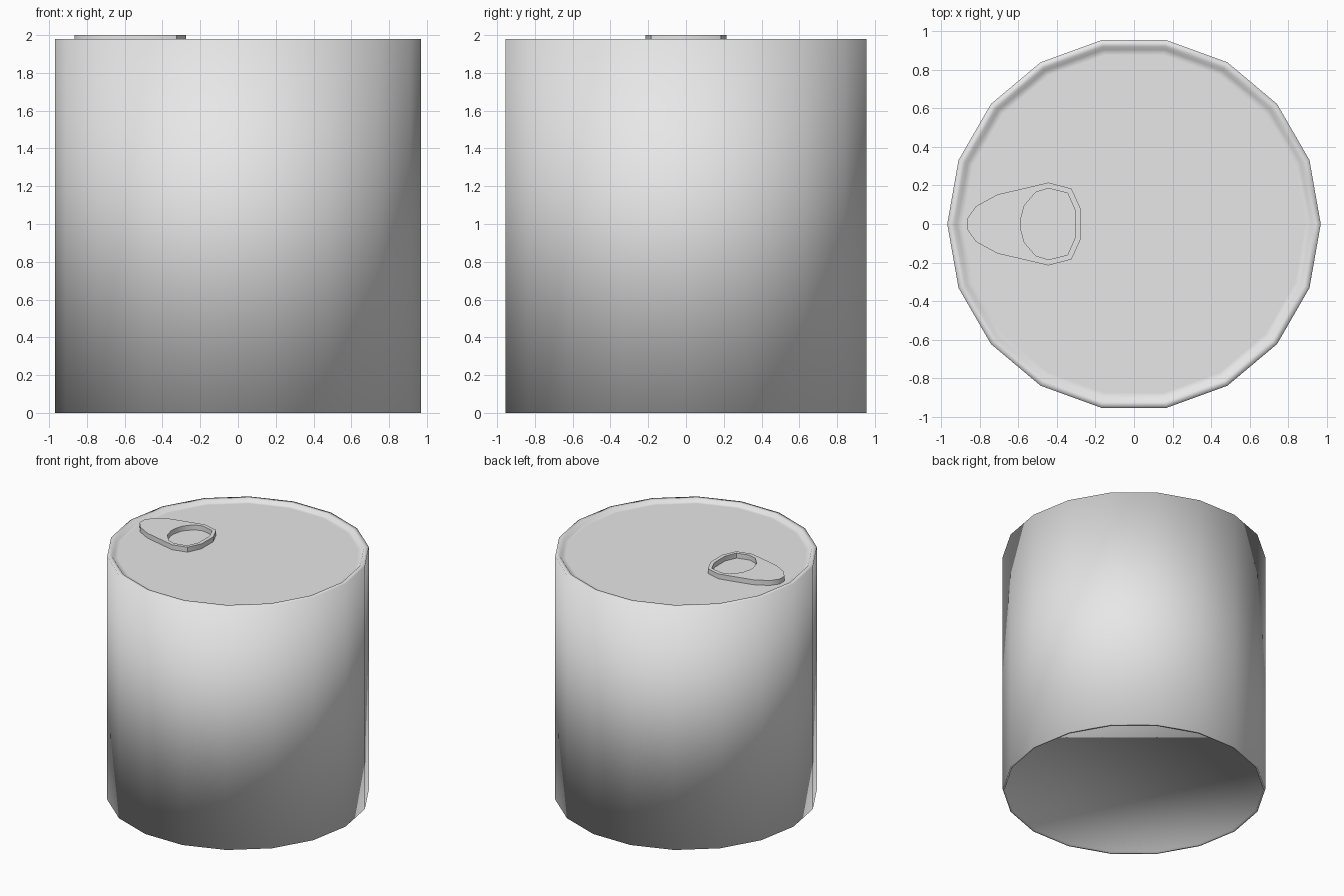
import bpy, bmesh
from math import cos, sin, pi, radians

cube = bpy.data.objects.get("Cube")
if cube:
    bpy.data.objects.remove(cube, do_unlink=True)

SIDES = 18
LID_Z = 1.96

metal = bpy.data.materials.new("bare metal")
metal.use_nodes = True
metal.diffuse_color = (0.8, 0.8, 0.8, 1)
metal.node_tree.nodes["Principled BSDF"].inputs["Base Color"].default_value = (0.8, 0.8, 0.8, 1)


def finish(bm, name):
    mesh = bpy.data.meshes.new(name)
    bm.to_mesh(mesh)
    bm.free()
    mesh.materials.append(metal)
    obj = bpy.data.objects.new(name, mesh)
    bpy.context.collection.objects.link(obj)
    return obj


def ring(bm, r, z):
    return [bm.verts.new((r * cos(2 * pi * i / SIDES), r * sin(2 * pi * i / SIDES), z))
            for i in range(SIDES)]


def bridge(bm, a, b):
    n = len(a)
    for i in range(n):
        j = (i + 1) % n
        bm.faces.new((a[i], a[j], b[j], b[i]))


# Can body: recessed base, thin foot, straight wall, rolled rim and seam groove
bm = bmesh.new()
profile = [(0.95, 0.012), (0.955, 0), (0.97, 0), (0.97, 1.98),
           (0.935, 1.98), (0.92, LID_Z), (0.89, LID_Z)]
rings = [ring(bm, r, z) for r, z in profile]
for lower, upper in zip(rings, rings[1:]):
    bridge(bm, lower, upper)
bm.faces.new(rings[0][::-1])
for f in bm.faces:
    f.smooth = True
finish(bm, "can_body")

# Flat lid inside the rim
bm = bmesh.new()
bm.faces.new(ring(bm, 0.89, LID_Z))
finish(bm, "lid")

# Pull tab: half outlines mirrored across y, with an open finger hole
outer_half = [(-0.275, 0.075), (-0.325, 0.184), (-0.445, 0.215),
              (-0.71, 0.153), (-0.82, 0.093), (-0.865, 0.03)]
hole_half = [(-0.305, 0.07), (-0.345, 0.16), (-0.445, 0.185),
             (-0.51, 0.165), (-0.57, 0.095), (-0.59, 0.02)]


def outline(bm, half, z):
    points = half + [(x, -y) for x, y in reversed(half)]
    return [bm.verts.new((x, y, z)) for x, y in points]


bm = bmesh.new()
loops = [outline(bm, outer_half, LID_Z), outline(bm, outer_half, 2.0),
         outline(bm, hole_half, 2.0), outline(bm, hole_half, LID_Z)]
for k in range(4):
    bridge(bm, loops[k], loops[(k + 1) % 4])
tab = finish(bm, "pull_tab")

bpy.ops.object.select_all(action="DESELECT")
tab.select_set(True)
bpy.context.view_layer.objects.active = tab
bpy.ops.object.shade_smooth_by_angle(angle=radians(40))
